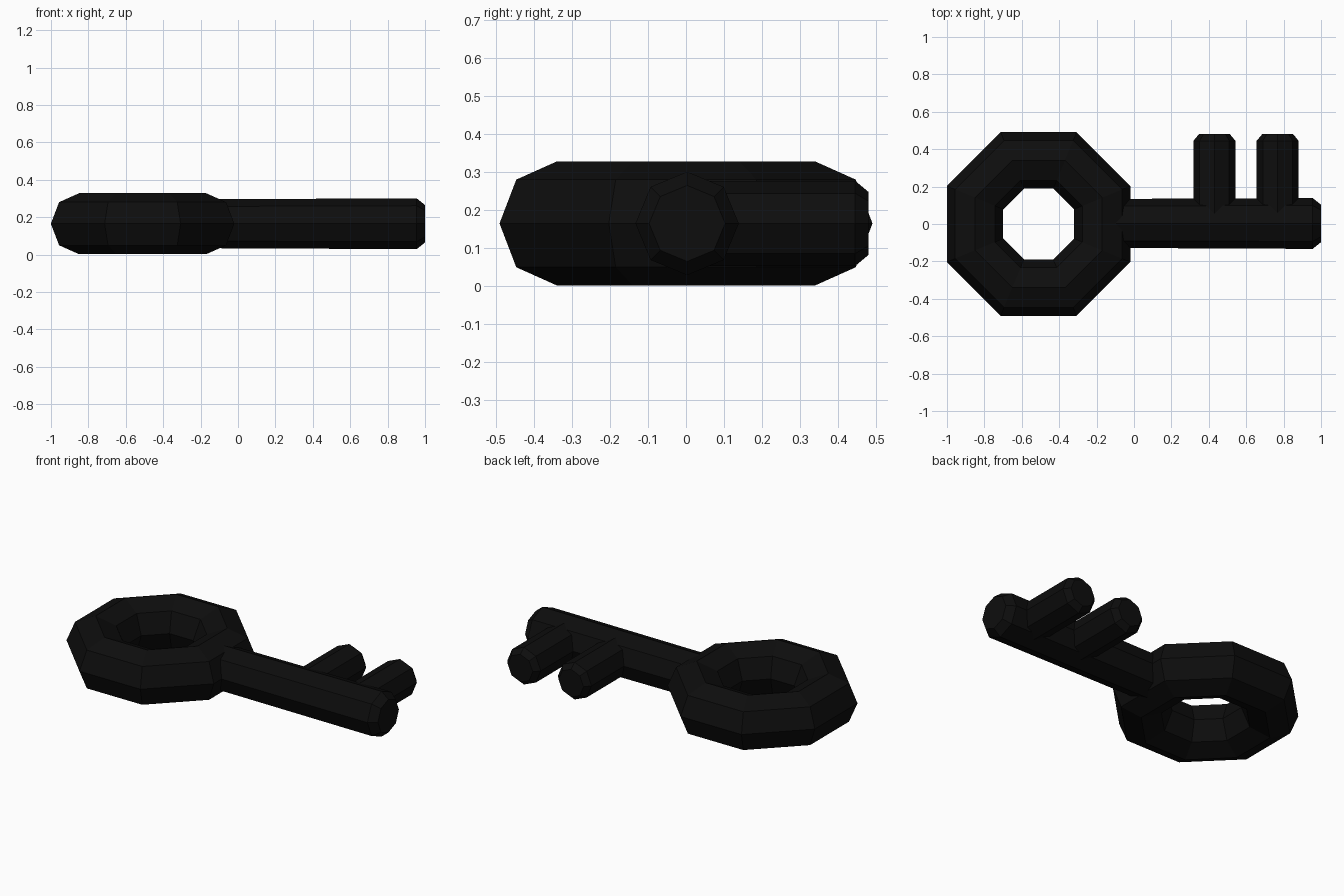
import bpy, bmesh
from math import cos, sin, pi
from mathutils import Matrix, Vector

if "Cube" in bpy.data.objects:
    bpy.data.objects.remove(bpy.data.objects["Cube"])

MID_Z = 0.165

black = bpy.data.materials.new("black")
black.diffuse_color = (0.004, 0.004, 0.004, 1)
black.use_nodes = True
black.node_tree.nodes["Principled BSDF"].inputs["Base Color"].default_value = black.diffuse_color


def finish(obj, name):
    obj.name = obj.data.name = name
    obj.data.materials.append(black)
    return obj


def octagonal_bar(name, start, axis, stations):
    """Capped eight-sided bar: stations are (distance along axis, radius)."""
    d = Vector(axis)
    up = Vector((0, 0, 1))
    side = up.cross(d)
    bm = bmesh.new()
    rings = []
    for dist, r in stations:
        rings.append([bm.verts.new(Vector(start) + d * dist
                      + side * r * cos(i * pi / 4) + up * r * sin(i * pi / 4))
                      for i in range(8)])
    for a, b in zip(rings, rings[1:]):
        for i in range(8):
            j = (i + 1) % 8
            bm.faces.new((a[i], a[j], b[j], b[i]))
    bm.faces.new(rings[0])
    bm.faces.new(rings[-1])
    bmesh.ops.recalc_face_normals(bm, faces=bm.faces)
    mesh = bpy.data.meshes.new(name)
    bm.to_mesh(mesh)
    bm.free()
    obj = bpy.data.objects.new(name, mesh)
    bpy.context.collection.objects.link(obj)
    return finish(obj, name)


# Octagonal ring handle with flat sides facing the axes
bpy.ops.mesh.primitive_torus_add(major_segments=8, minor_segments=8,
                                 major_radius=0.368, minor_radius=0.163)
bow = finish(bpy.context.object, "ring_handle")
bow.data.transform(Matrix.Rotation(pi / 8, 4, 'Z'))
bow.location = (-0.51, 0, MID_Z)

# Shaft with a chamfered tip
octagonal_bar("shaft", (-0.12, 0.003, MID_Z), (1, 0, 0),
              [(0, 0.131), (1.075, 0.136), (1.12, 0.10)])

# Two chamfered teeth
for n, x in enumerate((0.43, 0.768)):
    octagonal_bar(f"tooth_{n + 1}", (x, 0.02, MID_Z), (0, 1, 0),
                  [(0, 0.112), (0.425, 0.112), (0.46, 0.083)])
